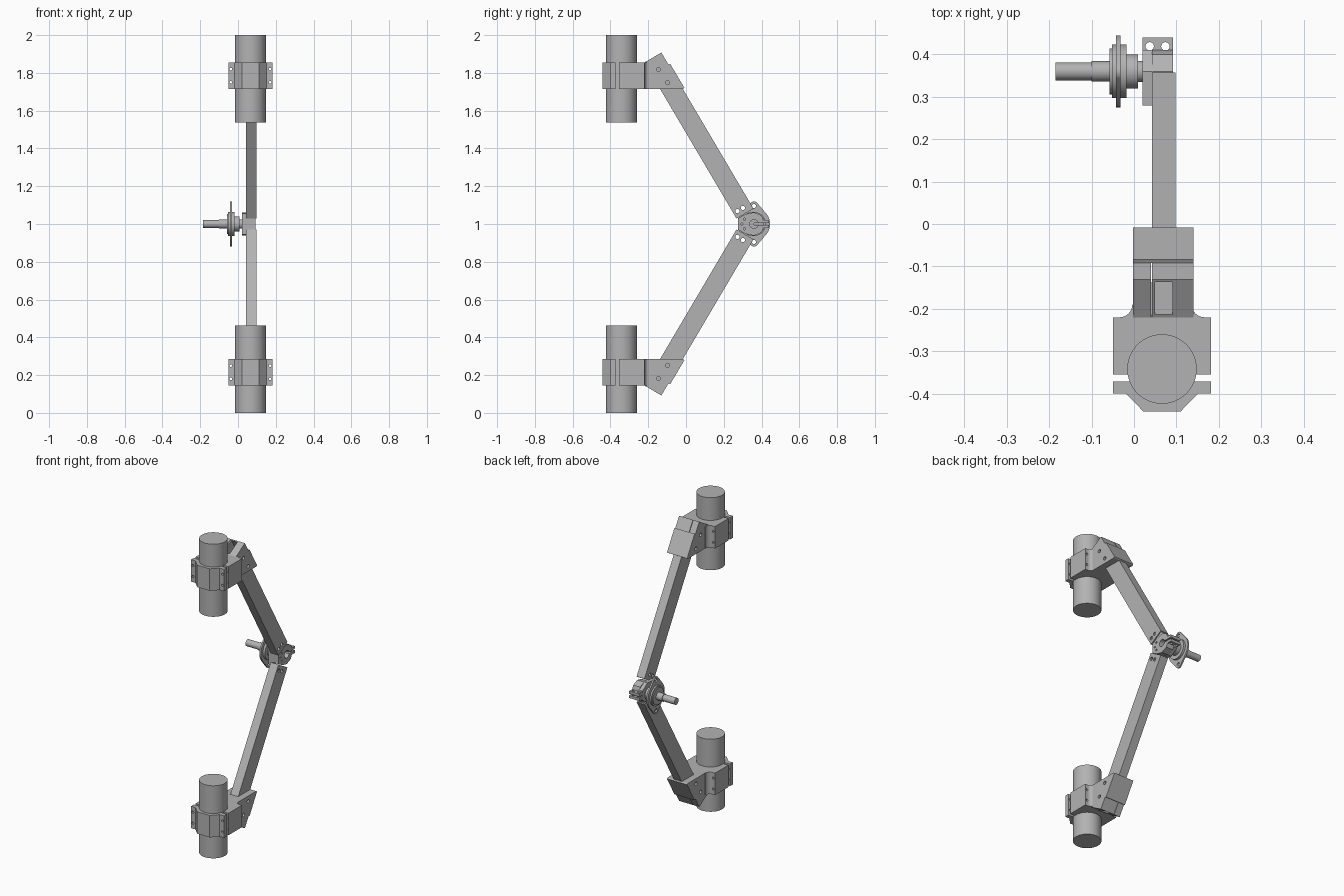
import bpy, bmesh, math
from mathutils import Vector, geometry

cube = bpy.data.objects.get("Cube")
if cube:
    bpy.data.objects.remove(cube)

grey = bpy.data.materials.new("machined_grey")
grey.use_nodes = True
grey.diffuse_color = (0.45, 0.45, 0.45, 1)
grey.node_tree.nodes["Principled BSDF"].inputs["Base Color"].default_value = grey.diffuse_color

MID = 1.0                      # height of the symmetry plane; z below is relative to it
CX = 0.066                     # centre line of the arms
JOINT = (0.36, 0.0)            # shaft axis in (y, z)


def place(axis, u, v, w):
    """Profile point (u, v) at depth w: axis x -> (y, z), y -> (x, z), z -> (x, y)."""
    return Vector({"x": (w, u, v), "y": (u, w, v), "z": (u, v, w)}[axis])


def prism(name, pts, axis, lo, hi):
    bm = bmesh.new()
    face = bm.faces.new([bm.verts.new(place(axis, u, v, lo)) for u, v in pts])
    new = bmesh.ops.extrude_face_region(bm, geom=[face])["geom"]
    shift = place(axis, 0, 0, hi - lo)
    bmesh.ops.translate(bm, vec=shift, verts=[g for g in new if isinstance(g, bmesh.types.BMVert)])
    bmesh.ops.recalc_face_normals(bm, faces=bm.faces)
    mesh = bpy.data.meshes.new(name)
    bm.to_mesh(mesh)
    bm.free()
    mesh.materials.append(grey)
    obj = bpy.data.objects.new(name, mesh)
    obj.location.z = MID
    bpy.context.collection.objects.link(obj)
    return obj


def circle(u, v, r, n=48):
    return [(u + r * math.cos(math.tau * i / n), v + r * math.sin(math.tau * i / n)) for i in range(n)]


def activate(obj):
    bpy.ops.object.select_all(action="DESELECT")
    obj.select_set(True)
    bpy.context.view_layer.objects.active = obj


def cut(obj, pts, axis, lo, hi):
    cutter = prism("cutter", pts, axis, lo, hi)
    cutter.hide_render = True
    mod = obj.modifiers.new("cut", "BOOLEAN")
    mod.operation, mod.solver, mod.object = "DIFFERENCE", "EXACT", cutter
    activate(obj)
    bpy.ops.object.modifier_apply(modifier=mod.name)
    bpy.data.objects.remove(cutter)


def drill(obj, spots, r, axis, lo, hi):
    for u, v in spots:
        cut(obj, circle(u, v, r, 16), axis, lo, hi)


def finish(obj, mirror=True):
    activate(obj)
    bpy.ops.object.shade_smooth_by_angle(angle=math.radians(30))
    if mirror:
        obj.modifiers.new("lower_copy", "MIRROR").use_axis = (False, False, True)


def both_sides(half):
    """Complete a half outline (x offsets from the centre line) symmetrically."""
    return [(CX + x, y) for x, y in half] + [(CX - x, y) for x, y in reversed(half)]


# Motor cylinder
finish(prism("motor_cylinder", circle(CX, -0.342, 0.082, 64), "z", 0.538, 1.0))

# Clamp block with filleted neck, and its front cap
Z0, Z1 = 0.715, 0.855
fillet = [(0.1 - 0.03 * math.sin(a), -0.19 - 0.03 * math.cos(a))
          for a in (math.pi / 2 * i / 6 for i in range(7))]
block = prism("clamp_block", both_sides([(0.116, -0.355), (0.116, -0.22)] + fillet[:-1] + [(0.07, -0.19)]), "z", Z0, Z1)
cut(block, [(CX - 0.026, -0.219), (CX + 0.026, -0.219), (CX + 0.026, -0.1), (CX - 0.026, -0.1)], "z", 0.6, 1.0)
cap = prism("clamp_cap", both_sides([(0.044, -0.442), (0.085, -0.4), (0.116, -0.4),
                                     (0.116, -0.372), (0.085, -0.372)]), "z", Z0, Z1)
bolts = [(CX + s * 0.104, z) for s in (-1, 1) for z in (0.75, 0.82)]
for part in (block, cap):
    drill(part, bolts, 0.007, "y", -0.5, -0.15)
    finish(part)

# Angled sleeve: two cheeks, a wedge under the tube and a rear plate
direction = Vector((0.508, -0.861))
normal = Vector((0.861, 0.508))
tube_top = Vector((-0.22, 0.855))
WIDE = 0.104                  # tube depth across the arm
tip = tube_top + normal * WIDE
heel = tip + direction * ((tip.y - Z0) / 0.861)
toe = tube_top + direction * ((tube_top.y - Z0) / 0.861)
for side, lo, hi in (("left", CX + 0.028, CX + 0.074), ("right", CX - 0.068, CX - 0.026)):
    cheek = prism(side + "_cheek", [tube_top, tip, heel, (tube_top.x, Z0)], "x", lo, hi)
    drill(cheek, [(-0.145, 0.818), (-0.097, 0.748)], 0.011, "x", -0.1, 0.3)
    finish(cheek)
finish(prism("sleeve_wedge", [tube_top, toe, (tube_top.x, Z0)], "x", CX - 0.03, CX + 0.03))
top = tip + direction * 0.075
out = normal * 0.01
finish(prism("sleeve_rear_plate", [top, top + out, heel + out, heel], "x", CX - 0.068, CX + 0.074))

# Hollow rectangular arm tube
def tube_outline(inset, start, end):
    a, b = tube_top + normal * inset, tube_top + normal * (WIDE - inset)
    return [a + direction * start, b + direction * start, b + direction * end, a + direction * end]


LENGTH = 0.96
tube = prism("arm_tube", tube_outline(0, 0, LENGTH), "x", 0.043, 0.098)
cut(tube, tube_outline(0.007, -0.1, LENGTH + 0.1), "x", 0.05, 0.091)
ends = [tube_top + direction * (LENGTH - 0.032) + normal * w for w in (0.024, 0.058)]
drill(tube, ends, 0.011, "x", 0, 0.2)
finish(tube)

# Split joint hub with two drilled ears
hub = prism("joint_hub", [(0.275, -0.03), (0.315, -0.052), (0.36, -0.062), (0.4, -0.045), (0.41, -0.022),
                          (0.41, 0.022), (0.4, 0.045), (0.36, 0.062), (0.315, 0.052), (0.275, 0.03)],
            "x", 0.043, 0.092)
cut(hub, [(0.36, -0.005), (0.5, -0.005), (0.5, 0.005), (0.36, 0.005)], "x", 0, 0.2)
cut(hub, circle(*JOINT, 0.023), "x", 0.06, 0.2)
drill(hub, [(0.295, 0), (0.31, 0.025), (0.31, -0.025)], 0.006, "x", 0, 0.2)
finish(hub, False)
ear = prism("clamp_ear", [(0.385, 0.005), (0.44, 0.005), (0.44, 0.022), (0.385, 0.022)], "x", 0.02, 0.092)
drill(ear, [(0.037, 0.419), (0.074, 0.419)], 0.01, "z", -0.1, 0.1)
finish(ear)
web = prism("joint_side_plate", [(0.28, -0.055), (0.36, -0.062), (0.41, -0.03), (0.41, 0.03),
                                 (0.36, 0.062), (0.28, 0.055)], "x", 0.02, 0.044)
finish(web, False)

# Shaft and stepped bearing along x
for name, r, lo, hi in (("shaft", 0.021, -0.185, 0.03), ("shaft_collar", 0.024, -0.1, -0.05),
                        ("bearing_body", 0.063, -0.052, -0.018), ("bearing_front_ring", 0.054, -0.058, -0.05),
                        ("bearing_hub", 0.04, -0.02, 0.009), ("shaft_spacer", 0.025, 0.005, 0.022)):
    finish(prism(name, circle(*JOINT, r), "x", lo, hi), False)

# Two-bolt bearing flange
lobes = circle(*JOINT, 0.085) + circle(0.36, 0.096, 0.023, 24) + circle(0.36, -0.096, 0.023, 24)
flange = prism("bearing_flange", [lobes[i] for i in geometry.convex_hull_2d(lobes)], "x", -0.042, -0.032)
drill(flange, [(0.36, 0.096), (0.36, -0.096)], 0.011, "x", -0.1, 0.1)
finish(flange, False)
